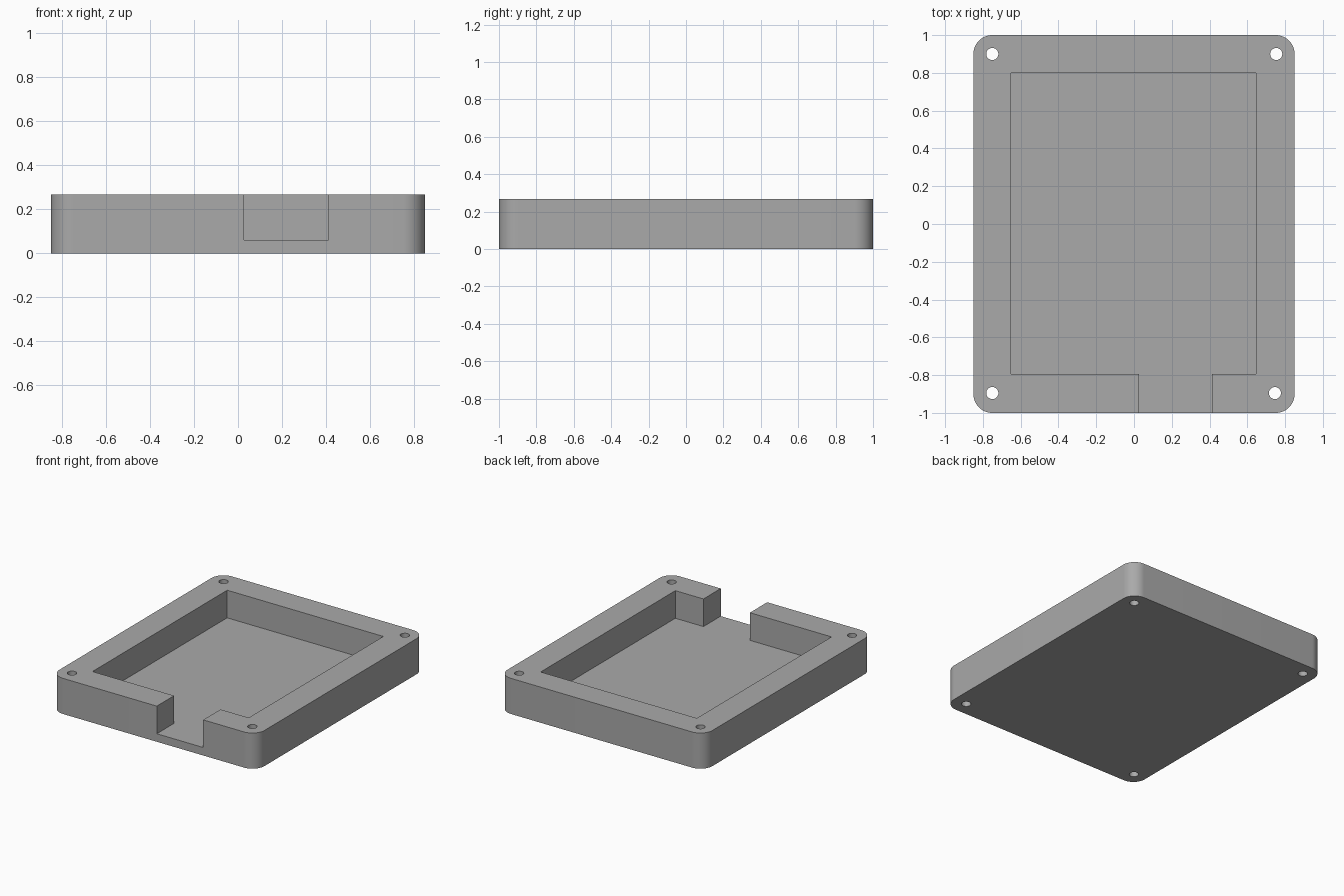
import bpy, bmesh, math
from mathutils import Vector

if "Cube" in bpy.data.objects:
    bpy.data.objects.remove(bpy.data.objects["Cube"], do_unlink=True)

HALF_X, HALF_Y, HEIGHT, FLOOR, RADIUS = 0.85, 1.0, 0.267, 0.06, 0.1

grey = bpy.data.materials.new("plain grey")
grey.use_nodes = True
colour = (0.4, 0.4, 0.4, 1)
grey.diffuse_color = colour
grey.node_tree.nodes["Principled BSDF"].inputs["Base Color"].default_value = colour


def prism(name, outline, z0, z1):
    """Extrude a flat outline upwards into a closed solid."""
    bm = bmesh.new()
    face = bm.faces.new([bm.verts.new((x, y, z0)) for x, y in outline])
    top = bmesh.ops.extrude_face_region(bm, geom=[face])["geom"]
    verts = [v for v in top if isinstance(v, bmesh.types.BMVert)]
    bmesh.ops.translate(bm, verts=verts, vec=Vector((0, 0, z1 - z0)))
    bmesh.ops.recalc_face_normals(bm, faces=bm.faces)
    mesh = bpy.data.meshes.new(name)
    bm.to_mesh(mesh)
    bm.free()
    mesh.materials.append(grey)
    obj = bpy.data.objects.new(name, mesh)
    bpy.context.collection.objects.link(obj)
    return obj


def arc(cx, cy, r, start, sweep, steps):
    return [(cx + r * math.cos(start + sweep * i / steps),
             cy + r * math.sin(start + sweep * i / steps)) for i in range(steps + 1)]


# Rounded tray body
outline = []
for i, (sx, sy) in enumerate([(1, 1), (-1, 1), (-1, -1), (1, -1)]):
    outline += arc(sx * (HALF_X - RADIUS), sy * (HALF_Y - RADIUS), RADIUS,
                   i * math.pi / 2, math.pi / 2, 16)
tray = prism("tray", outline, 0, HEIGHT)

# Pocket and front cable slot share one outline, so the floor is continuous
left, right, back, front = 0.645, -0.65, 0.8, -0.795
slot_right, slot_left = 0.027, 0.412
pocket = prism("pocket_cutter", [
    (right, back), (right, front), (slot_right, front), (slot_right, -1.2),
    (slot_left, -1.2), (slot_left, front), (left, front), (left, back)], FLOOR, 0.5)
cutters = [pocket]

# Screw holes through the corners
for x, y in [(-0.75, 0.9), (0.753, 0.9), (-0.75, -0.895), (0.746, -0.895)]:
    cutters.append(prism("screw_hole_cutter", arc(x, y, 0.032, 0, 2 * math.pi, 32)[:-1], -0.2, 0.5))

bpy.ops.object.select_all(action="DESELECT")
tray.select_set(True)
bpy.context.view_layer.objects.active = tray
for cutter in cutters:
    cutter.hide_render = True
    mod = tray.modifiers.new("cut", "BOOLEAN")
    mod.operation, mod.solver, mod.object = "DIFFERENCE", "EXACT", cutter
    bpy.ops.object.modifier_apply(modifier=mod.name)
for cutter in cutters:
    bpy.data.objects.remove(cutter, do_unlink=True)

bpy.ops.object.shade_smooth_by_angle(angle=math.radians(30))
